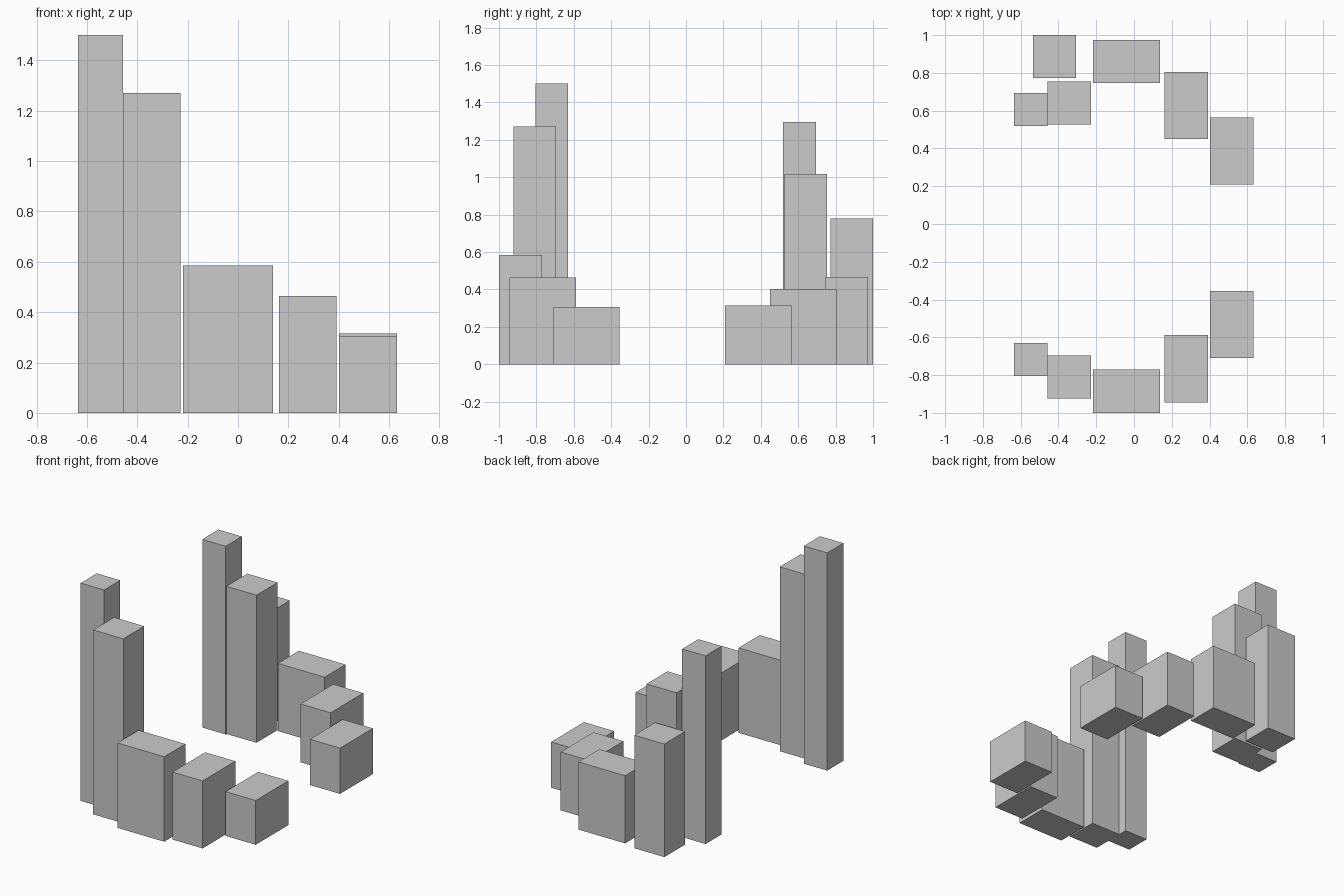
import bpy
import bmesh

if "Cube" in bpy.data.objects:
    bpy.data.objects.remove(bpy.data.objects["Cube"])

grey = bpy.data.materials.new("light_grey")
grey.diffuse_color = (0.6, 0.6, 0.6, 1)
grey.use_nodes = True
grey.node_tree.nodes["Principled BSDF"].inputs["Base Color"].default_value = grey.diffuse_color


def block(name, x0, x1, y0, y1, height):
    """Box standing on the ground between the given x and y limits."""
    bm = bmesh.new()
    bmesh.ops.create_cube(bm, size=1)
    for v in bm.verts:
        v.co.x = x1 if v.co.x > 0 else x0
        v.co.y = y1 if v.co.y > 0 else y0
        v.co.z = height if v.co.z > 0 else 0
    mesh = bpy.data.meshes.new(name)
    bm.to_mesh(mesh)
    bm.free()
    mesh.materials.append(grey)
    bpy.context.collection.objects.link(bpy.data.objects.new(name, mesh))


# Column spans shared by both rows: tower, tall, wide, low, end
spans = {
    "tower": (-0.635, -0.457),
    "tall_block": (-0.457, -0.228),
    "wide_block": (-0.218, 0.138),
    "low_block": (0.162, 0.391),
    "end_block": (0.402, 0.632),
}

# Per row: y start, y end, height
rows = {
    "front": {
        "tower": (-0.805, -0.63, 1.50),
        "tall_block": (-0.923, -0.695, 1.27),
        "wide_block": (-1.0, -0.77, 0.585),
        "low_block": (-0.944, -0.588, 0.465),
        "end_block": (-0.71, -0.355, 0.305),
    },
    "back": {
        "tower": (0.518, 0.694, 1.296),
        "tall_block": (0.527, 0.755, 1.017),
        "wide_block": (0.746, 0.974, 0.466),
        "low_block": (0.449, 0.805, 0.402),
        "end_block": (0.208, 0.565, 0.315),
    },
}

for row, parts in rows.items():
    for part, (y0, y1, height) in parts.items():
        block(f"{row}_{part}", *spans[part], y0, y1, height)

# Extra block behind the back row
block("rear_block", -0.535, -0.306, 0.773, 1.0, 0.779)
